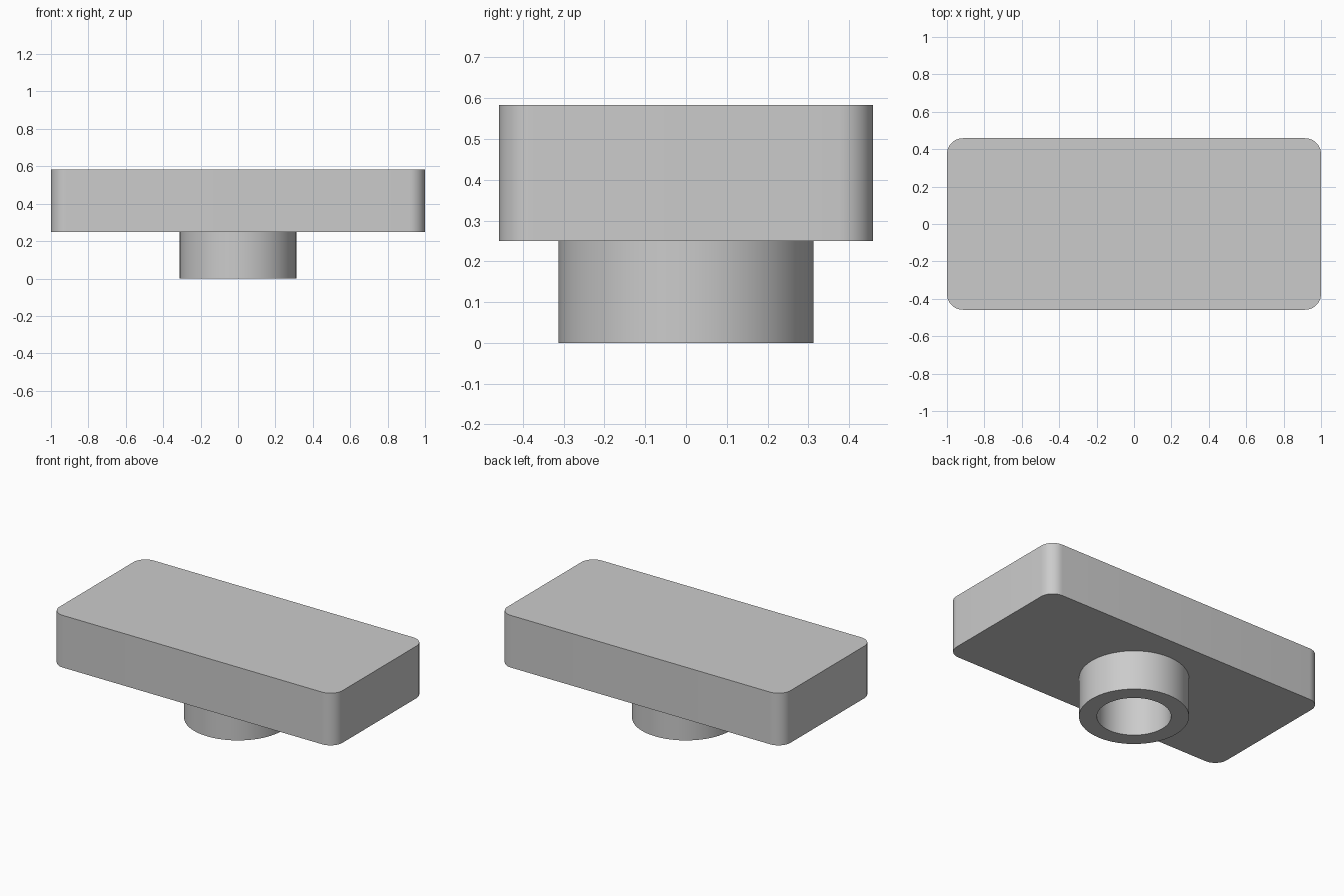
import bpy, bmesh, math
from mathutils import Matrix

cube = bpy.data.objects.get("Cube")
if cube:
    bpy.data.objects.remove(cube, do_unlink=True)

PLATE_SIZE = (2.0, 0.917)
PLATE_BOTTOM, PLATE_TOP = 0.25, 0.583
CORNER_RADIUS = 0.085
COLLAR_RADIUS, BORE_RADIUS = 0.312, 0.211
BORE_TOP = 0.417
SIDES = 64

grey = bpy.data.materials.new("light grey")
grey.use_nodes = True
colour = (0.6, 0.6, 0.6, 1)
grey.diffuse_color = colour
grey.node_tree.nodes["Principled BSDF"].inputs["Base Color"].default_value = colour


def add_object(name, bm):
    mesh = bpy.data.meshes.new(name)
    bm.to_mesh(mesh)
    bm.free()
    obj = bpy.data.objects.new(name, mesh)
    mesh.materials.append(grey)
    bpy.context.collection.objects.link(obj)
    return obj


def cylinder(name, radius, bottom, top):
    bm = bmesh.new()
    bmesh.ops.create_cone(bm, cap_ends=True, segments=SIDES, radius1=radius,
                          radius2=radius, depth=top - bottom,
                          matrix=Matrix.Translation((0, 0, (bottom + top) / 2)))
    return add_object(name, bm)


def rounded_plate(name):
    bm = bmesh.new()
    height = PLATE_TOP - PLATE_BOTTOM
    bmesh.ops.create_cube(bm, size=1)
    bmesh.ops.scale(bm, vec=(*PLATE_SIZE, height), verts=bm.verts)
    bmesh.ops.translate(bm, vec=(0, 0, PLATE_BOTTOM + height / 2), verts=bm.verts)
    # Round only the four upright edges
    upright = [e for e in bm.edges if abs(e.verts[0].co.z - e.verts[1].co.z) > height / 2]
    bmesh.ops.bevel(bm, geom=upright, offset=CORNER_RADIUS, segments=10,
                    profile=0.5, affect='EDGES')
    return add_object(name, bm)


# Main slab and the round collar under it
plate = rounded_plate("plate")
collar = cylinder("collar", COLLAR_RADIUS, 0, PLATE_BOTTOM)

# Blind bore through the collar into the slab
bore = cylinder("bore_cutter", BORE_RADIUS, -0.1, BORE_TOP)
bore.hide_render = True
for part in (plate, collar):
    bpy.ops.object.select_all(action='DESELECT')
    part.select_set(True)
    bpy.context.view_layer.objects.active = part
    cut = part.modifiers.new("bore", 'BOOLEAN')
    cut.operation = 'DIFFERENCE'
    cut.solver = 'EXACT'
    cut.object = bore
    bpy.ops.object.modifier_apply(modifier=cut.name)
    bpy.ops.object.shade_smooth_by_angle(angle=math.radians(30))
bpy.data.objects.remove(bore, do_unlink=True)
